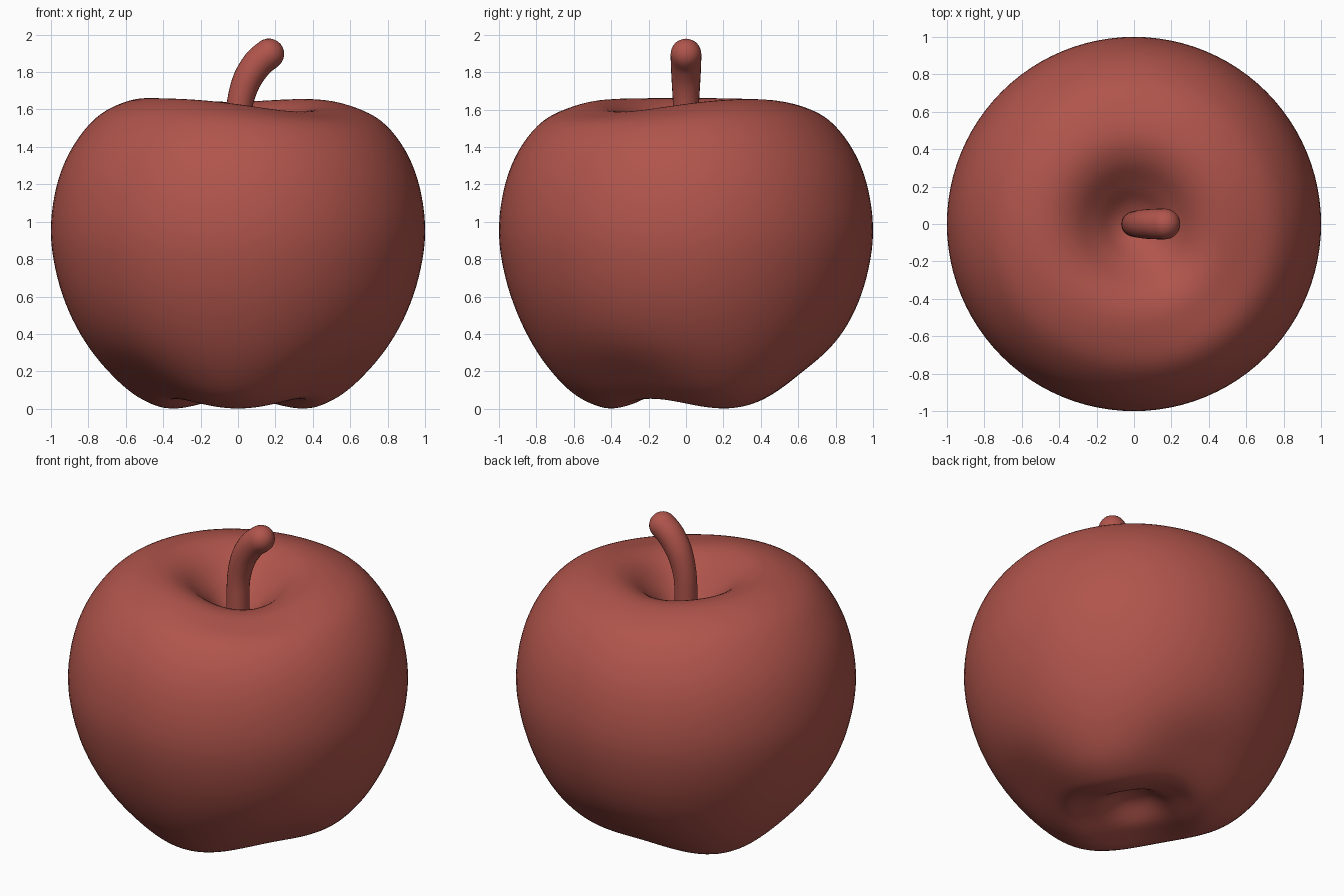
import bpy, bmesh, math
from mathutils import Vector

if "Cube" in bpy.data.objects:
    bpy.data.objects.remove(bpy.data.objects["Cube"])

# One flat colour for the whole fruit
red = bpy.data.materials.new("apple red")
red.diffuse_color = (0.435, 0.09, 0.071, 1)
red.use_nodes = True
red.node_tree.nodes["Principled BSDF"].inputs["Base Color"].default_value = red.diffuse_color


def catmull(pts, steps):
    """Smooth curve through the given points."""
    p = [Vector(q) for q in pts]
    p = [p[0] * 2 - p[1]] + p + [p[-1] * 2 - p[-2]]
    out = []
    for i in range(1, len(p) - 2):
        a, b, c, d = p[i - 1:i + 3]
        for k in range(steps):
            t = k / steps
            out.append(0.5 * (2 * b + (c - a) * t + (2 * a - 5 * b + 4 * c - d) * t * t
                              + (3 * b - a - 3 * c + d) * t ** 3))
    return out + [p[-2]]


def skin(name, rings):
    """Loft closed rings; single-point ends become fans."""
    bm = bmesh.new()
    rows = [[bm.verts.new(v) for v in ring] for ring in rings]
    for a, b in zip(rows, rows[1:]):
        n = max(len(a), len(b))
        for j in range(n):
            k = (j + 1) % n
            if len(a) == 1:
                bm.faces.new((a[0], b[k], b[j]))
            elif len(b) == 1:
                bm.faces.new((a[j], a[k], b[0]))
            else:
                bm.faces.new((a[j], a[k], b[k], b[j]))
    bmesh.ops.recalc_face_normals(bm, faces=bm.faces)
    for f in bm.faces:
        f.smooth = True
    me = bpy.data.meshes.new(name)
    bm.to_mesh(me)
    bm.free()
    me.materials.append(red)
    ob = bpy.data.objects.new(name, me)
    bpy.context.collection.objects.link(ob)
    return ob


def smooth(a, b, x):
    t = min(1, max(0, (x - a) / (b - a)))
    return t * t * (3 - 2 * t)


def bell(angle, centre, width):
    d = (angle - centre + 180) % 360 - 180
    return math.exp(-(d / width) ** 2)


# Apple body: profile (radius, height) from bottom dimple to stem dimple
profile = catmull([(0, .17), (.10, .145), (.23, .05), (.38, .003), (.50, .025), (.63, .105),
                   (.77, .265), (.885, .47), (.965, .70), (1, .94), (.972, 1.18), (.895, 1.38),
                   (.765, 1.55), (.61, 1.638), (.46, 1.66), (.33, 1.615), (.21, 1.51),
                   (.12, 1.42), (.05, 1.38), (0, 1.37)], 5)
SEG = 96
rings = []
for r, z in profile:
    ring = []
    for j in range(SEG):
        deg = 360 * j / SEG
        th = math.radians(deg)
        h = z
        if z < 0.94:   # three feet with shallow grooves between
            groove = (1 - math.cos(3 * (th + math.pi / 2))) / 2
            h += groove * smooth(1, .6, r) * (.05 * smooth(.08, .36, r)
                                              + .05 * smooth(.36, .62, r))
        else:          # rim sinks toward the front right
            dip = 0.072 * bell(deg, -46, 50) + 0.02 * bell(deg, 95, 35)
            h -= dip * smooth(.08, .3, r) * (1 - smooth(.55, .92, r))
        ring.append((r * math.cos(th), r * math.sin(th), h))
    rings.append(ring if r > 1e-4 else [(0, 0, z)])
skin("apple_body", rings)

# Stem: bent rod, slightly thicker at its rounded tip
path = catmull([(0, 0, 1.33), (0, 0, 1.48), (.008, 0, 1.62), (.045, 0, 1.75),
                (.105, 0, 1.845), (.165, 0, 1.897)], 6)
N = 24
rings = [[path[0]]]


def hoop(c, t, r):
    side, up = Vector((0, 1, 0)), t.cross(Vector((0, 1, 0)))
    return [c + r * (math.cos(2 * math.pi * i / N) * side + math.sin(2 * math.pi * i / N) * up)
            for i in range(N)]


for i, c in enumerate(path):
    t = (path[min(i + 1, len(path) - 1)] - path[max(i - 1, 0)]).normalized()
    rings.append(hoop(c, t, .068 + .014 * smooth(1.55, 1.9, c.z)))
for k in range(1, 6):
    a = k * math.pi / 12
    rings.append(hoop(path[-1] + t * .082 * math.sin(a), t, .082 * math.cos(a)))
rings.append([path[-1] + t * .082])
skin("stem", rings)
